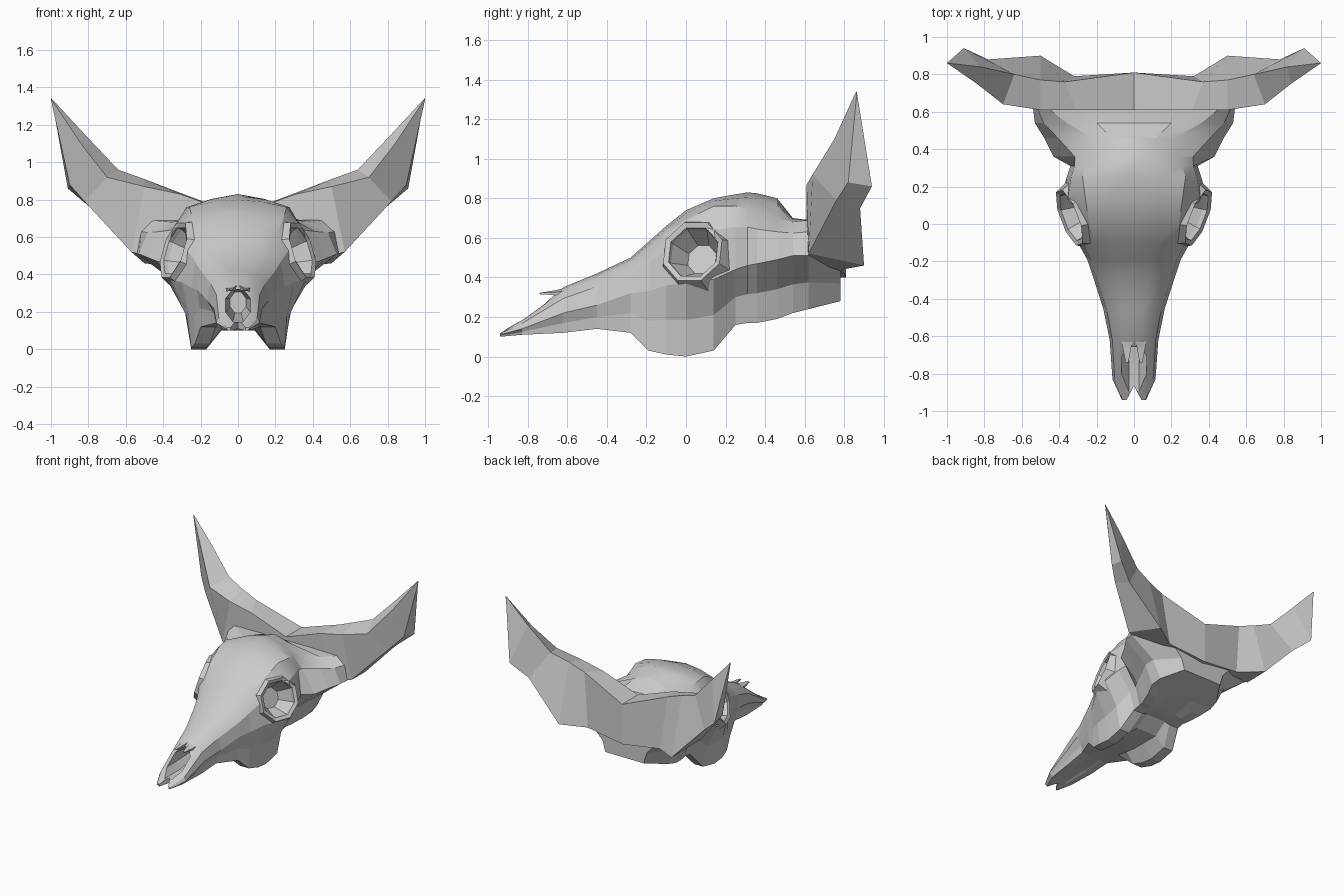
import bpy, bmesh, math
from mathutils import Vector

if "Cube" in bpy.data.objects:
    bpy.data.objects.remove(bpy.data.objects["Cube"])


def loft(name, rings, caps=True, loop=False):
    """Skin equal-length closed rings into an object."""
    bm = bmesh.new()
    vs = [[bm.verts.new(p) for p in r] for r in rings]
    n = len(vs[0])
    pairs = list(zip(vs, vs[1:]))
    if loop:
        pairs.append((vs[-1], vs[0]))
    for a, b in pairs:
        for i in range(n):
            j = (i + 1) % n
            bm.faces.new((a[i], a[j], b[j], b[i]))
    if caps and not loop:
        bm.faces.new(vs[0])
        bm.faces.new(vs[-1])
    bmesh.ops.remove_doubles(bm, verts=bm.verts[:], dist=0.0005)
    bmesh.ops.recalc_face_normals(bm, faces=bm.faces[:])
    me = bpy.data.meshes.new(name)
    bm.to_mesh(me)
    bm.free()
    ob = bpy.data.objects.new(name, me)
    bpy.context.collection.objects.link(ob)
    return ob


def activate(ob):
    bpy.ops.object.select_all(action='DESELECT')
    ob.select_set(True)
    bpy.context.view_layer.objects.active = ob


def mirror_x(ob):
    m = ob.modifiers.new("mirror", 'MIRROR')
    m.merge_threshold = 0.002
    activate(ob)
    bpy.ops.object.modifier_apply(modifier=m.name)


def cut(ob, cutter):
    cutter.hide_render = True
    m = ob.modifiers.new("cut", 'BOOLEAN')
    m.operation, m.solver, m.object = 'DIFFERENCE', 'EXACT', cutter
    activate(ob)
    bpy.ops.object.modifier_apply(modifier=m.name)
    bpy.data.objects.remove(cutter)


def circle(center, normal, r, n, sx=1.0):
    """Ring of n points around a normal."""
    nv = Vector(normal).normalized()
    u = nv.cross(Vector((0, 0, 1))).normalized()
    v = u.cross(nv)
    c = Vector(center)
    return [c + u * (sx * r * math.cos(a)) + v * (r * math.sin(a))
            for a in (2 * math.pi * (i + 0.5) / n for i in range(n))]


# Skull sections: y, top z, brow (x, z), cheek (x, z), jaw (x, z), palate z
sections = [
    (-.94, .118, .05, .117, .065, .11, .05, .10, .10),
    (-.83, .19, .07, .18, .115, .14, .09, .11, .115),
    (-.62, .35, .08, .33, .13, .22, .11, .12, .13),
    (-.45, .42, .10, .40, .165, .26, .12, .14, .14),
    (-.28, .50, .15, .47, .22, .32, .20, .12, .12),
    (-.19, .58, .18, .54, .25, .33, .23, .03, .11),
    (-.10, .66, .21, .62, .30, .36, .25, .01, .10),
    (.00, .74, .24, .69, .36, .37, .25, .00, .10),
    (.14, .80, .26, .76, .39, .39, .25, .03, .10),
    (.25, .82, .275, .76, .36, .44, .21, .16, .17),
    (.31, .83, .26, .75, .34, .46, .21, .17, .17),
    (.36, .825, .24, .73, .43, .47, .22, .17, .18),
    (.46, .80, .22, .70, .48, .49, .25, .19, .20),
    (.54, .70, .36, .68, .53, .51, .28, .22, .22),
    (.62, .69, .46, .69, .54, .51, .27, .24, .24),
    (.78, .71, .22, .70, .28, .46, .17, .28, .28),
]
rings = []
for y, zt, bx, bz, cx, cz, jx, jz, zp in sections:
    k = .4 if .33 < y < .4 else .72
    half = [(bx * .55, zt - (zt - bz) * .33), (bx, bz),
            (bx + (cx - bx) * k, bz - (bz - cz) * .33), (cx, cz),
            (jx + (cx - jx) * .25, jz + (cz - jz) * .5),
            (jx, jz), (max(jx - .08, jx * .6), jz), (min(.09, jx * .4), zp)]
    rings.append([(0, y, zt)] + [(x, y, z) for x, z in half]
                 + [(0, y, zp)] + [(-x, y, z) for x, z in reversed(half)])
skull = loft("skull", rings)

# Eye sockets cut into the skull
eye = Vector((.328, .04, .525))
for s in (1, -1):
    c = Vector((s * eye.x, eye.y, eye.z))
    n = Vector((s * .86, -.33, .28)).normalized()
    cut(skull, loft("socket_cutter", [circle(c + n * .2, n, .14, 8),
                                      circle(c, n, .14, 8),
                                      circle(c - n * .12, n, .08, 8)]))

# Nasal opening and the notch between the snout tips
cut(skull, loft("nose_cutter", [circle((0, -1.0, .235), (0, 1, 0), .095, 8, .75),
                                circle((0, -.68, .235), (0, 1, 0), .095, 8, .75),
                                circle((0, -.52, .25), (0, 1, 0), .06, 8, .75)]))
notch = [(-.055, -.97), (.055, -.97), (0, -.865)]
cut(skull, loft("notch_cutter", [[(x, y, z) for x, y in notch] for z in (0, .4)]))

# Eye rims, nearly flush with the skull
n = Vector((.86, -.33, .28)).normalized()
rim = loft("eye_rim", [circle(eye + n * d, n, r, 8) for r, d in
                       ((.20, -.06), (.165, .02), (.138, .01), (.125, -.06))], loop=True)
mirror_x(rim)

# Nasal bone prongs overhanging the opening
prong = loft("nasal_prong", [
    [(.0, -.60, .35), (.07, -.60, .335), (.07, -.60, .31), (.0, -.60, .325)],
    [(.015, -.66, .335), (.06, -.66, .325), (.06, -.66, .31), (.015, -.66, .315)],
    [(.03, -.74, .322), (.045, -.74, .322), (.045, -.74, .315), (.03, -.74, .315)]])
mirror_x(prong)

# Horns: front-top, back-top, back-bottom, front-bottom at each station
horns = loft("horns", [
    [(0, .61, .72), (0, .81, .72), (0, .81, .40), (0, .62, .40)],
    [(.31, .61, .83), (.37, .76, .86), (.32, .79, .44), (.38, .61, .47)],
    [(.50, .61, .87), (.50, .77, .91), (.50, .90, .46), (.57, .62, .52)],
    [(.70, .64, .92), (.64, .80, .96), (.78, .88, .75), (.82, .76, .79)],
    [(.84, .75, 1.10), (.82, .84, 1.15), (.91, .94, .86), (.90, .82, .88)],
    [(1.0, .86, 1.34), (.996, .86, 1.34), (.996, .864, 1.335), (1.0, .864, 1.335)]],
    caps=False)
mirror_x(horns)

# Crisp facets on the cheeks and jaw, a soft dome on top
activate(skull)
bpy.ops.object.shade_smooth_by_angle(angle=math.radians(28))
for p in skull.data.polygons:
    if p.normal.z < .35 and abs(p.center.x) > .05:
        p.use_smooth = False
